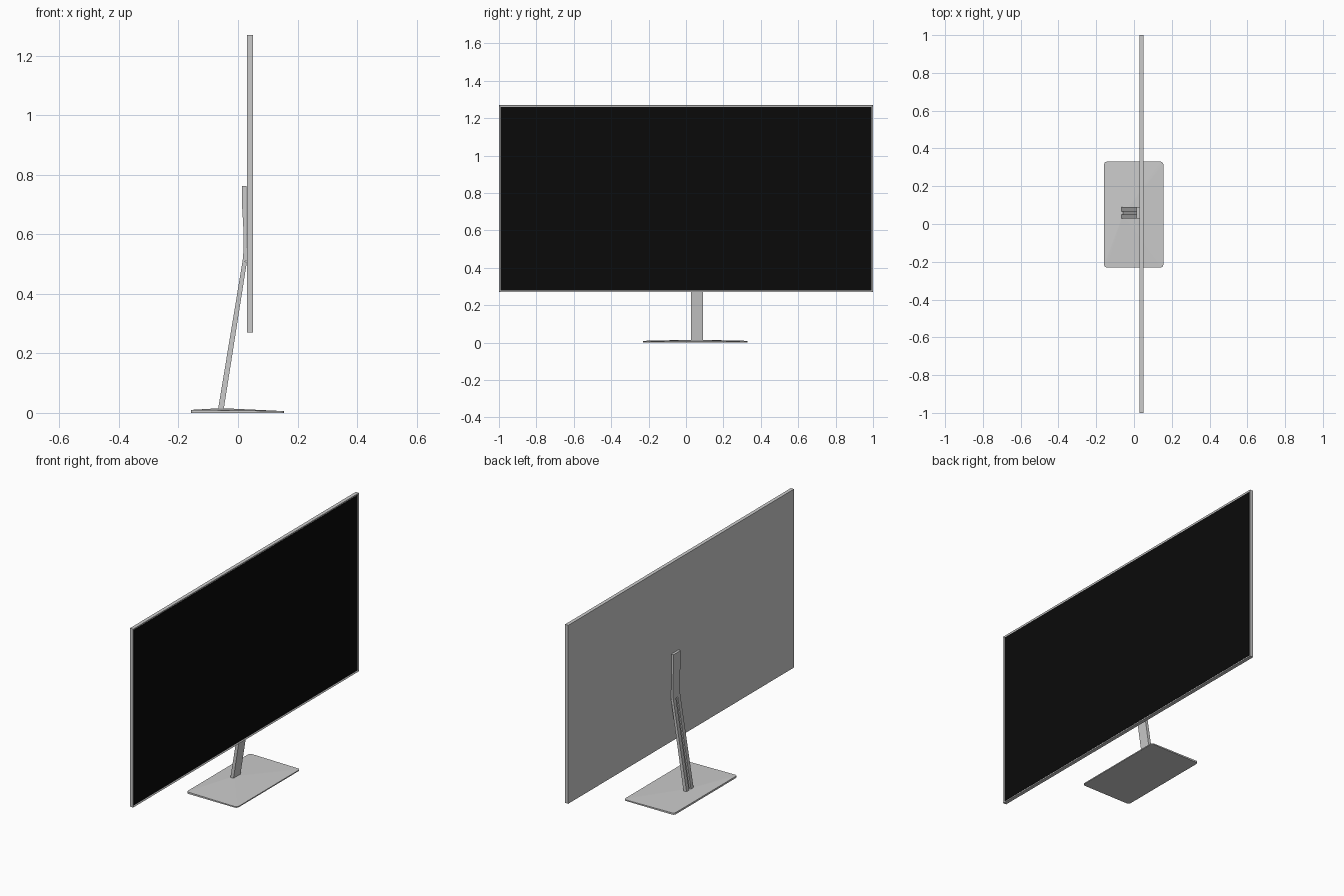
import bpy, bmesh, math
from mathutils import Vector

if "Cube" in bpy.data.objects:
    bpy.data.objects.remove(bpy.data.objects["Cube"])

NECK_Y = 0.059      # the stand sits slightly off centre
BASE_Y = 0.05


def finish(name, bm):
    bmesh.ops.recalc_face_normals(bm, faces=bm.faces)
    me = bpy.data.meshes.new(name)
    bm.to_mesh(me)
    bm.free()
    ob = bpy.data.objects.new(name, me)
    bpy.context.collection.objects.link(ob)
    return ob


def box_bm(lo, hi):
    bm = bmesh.new()
    bmesh.ops.create_cube(bm, size=1)
    for v in bm.verts:
        v.co = Vector([(a + b) / 2 + c * (b - a) for a, b, c in zip(lo, hi, v.co)])
    return bm


def extrude_profile(name, pts, y0, y1):
    """Extrude a closed x-z profile from y0 to y1."""
    bm = bmesh.new()
    face = bm.faces.new([bm.verts.new((x, y0, z)) for x, z in pts])
    new = bmesh.ops.extrude_face_region(bm, geom=[face])["geom"]
    bmesh.ops.translate(bm, vec=(0, y1 - y0, 0),
                        verts=[g for g in new if isinstance(g, bmesh.types.BMVert)])
    return finish(name, bm)


# Display housing: thin slab with a recessed opening on the +x side
bm = box_bm((0.03, -1, 0.27), (0.05, 1, 1.27))
bm.faces.ensure_lookup_table()
front = max(bm.faces, key=lambda f: f.calc_center_median().x)
bmesh.ops.inset_region(bm, faces=[front], thickness=0.009, depth=0)
bmesh.ops.translate(bm, verts=front.verts, vec=(-0.003, 0, 0))
finish("display_housing", bm)

# Black screen filling the recess
black = bpy.data.materials.new("screen_black")
black.diffuse_color = (0.003, 0.003, 0.003, 1)
black.use_nodes = True
black.node_tree.nodes["Principled BSDF"].inputs["Base Color"].default_value = black.diffuse_color
screen = finish("screen", box_bm((0.0465, -0.991, 0.279), (0.0485, 0.991, 1.261)))
screen.data.materials.append(black)

# Neck: solid front web, two back rails leaving a groove, solid upper bracket
web = [(-0.058, 0.012), (0.022, 0.505), (0.031, 0.515), (-0.048, 0.012)]
rail = [(-0.067, 0.012), (0.017, 0.52), (0.026, 0.52), (-0.057, 0.012)]
upper = [(0.0155, 0.51), (0.018, 0.54), (0.018, 0.62), (0.014, 0.69), (0.014, 0.762),
         (0.028, 0.762), (0.028, 0.56), (0.031, 0.555), (0.031, 0.513)]
W = 0.031
extrude_profile("neck_web", web, NECK_Y - W, NECK_Y + W)
for side, label in ((-1, "right"), (1, "left")):
    extrude_profile("neck_rail_" + label, rail, NECK_Y + side * 0.008, NECK_Y + side * W)
extrude_profile("neck_bracket", upper, NECK_Y - W, NECK_Y + W)

# Base plate: rounded rectangle with four facets rising gently to the neck
x0, x1, y0, y1, r = -0.158, 0.155, BASE_Y - 0.28, BASE_Y + 0.28, 0.014
outline = []
for cx, cy, start in ((x1 - r, y1 - r, 0), (x0 + r, y1 - r, 90),
                      (x0 + r, y0 + r, 180), (x1 - r, y0 + r, 270)):
    for k in range(5):
        a = math.radians(start + k * 22.5)
        outline.append((cx + r * math.cos(a), cy + r * math.sin(a)))


def rim_height(x):
    return 0.010 + (0.006 - 0.010) * (x - x0) / (x1 - x0)


bm = bmesh.new()
bottom = [bm.verts.new((x, y, 0.0)) for x, y in outline]
rim = [bm.verts.new((x, y, rim_height(x))) for x, y in outline]
apex = bm.verts.new((-0.058, BASE_Y, 0.016))
bm.faces.new(bottom)
n = len(outline)
for i in range(n):
    j = (i + 1) % n
    bm.faces.new((bottom[i], bottom[j], rim[j], rim[i]))
    bm.faces.new((rim[i], rim[j], apex))
finish("base_plate", bm)
